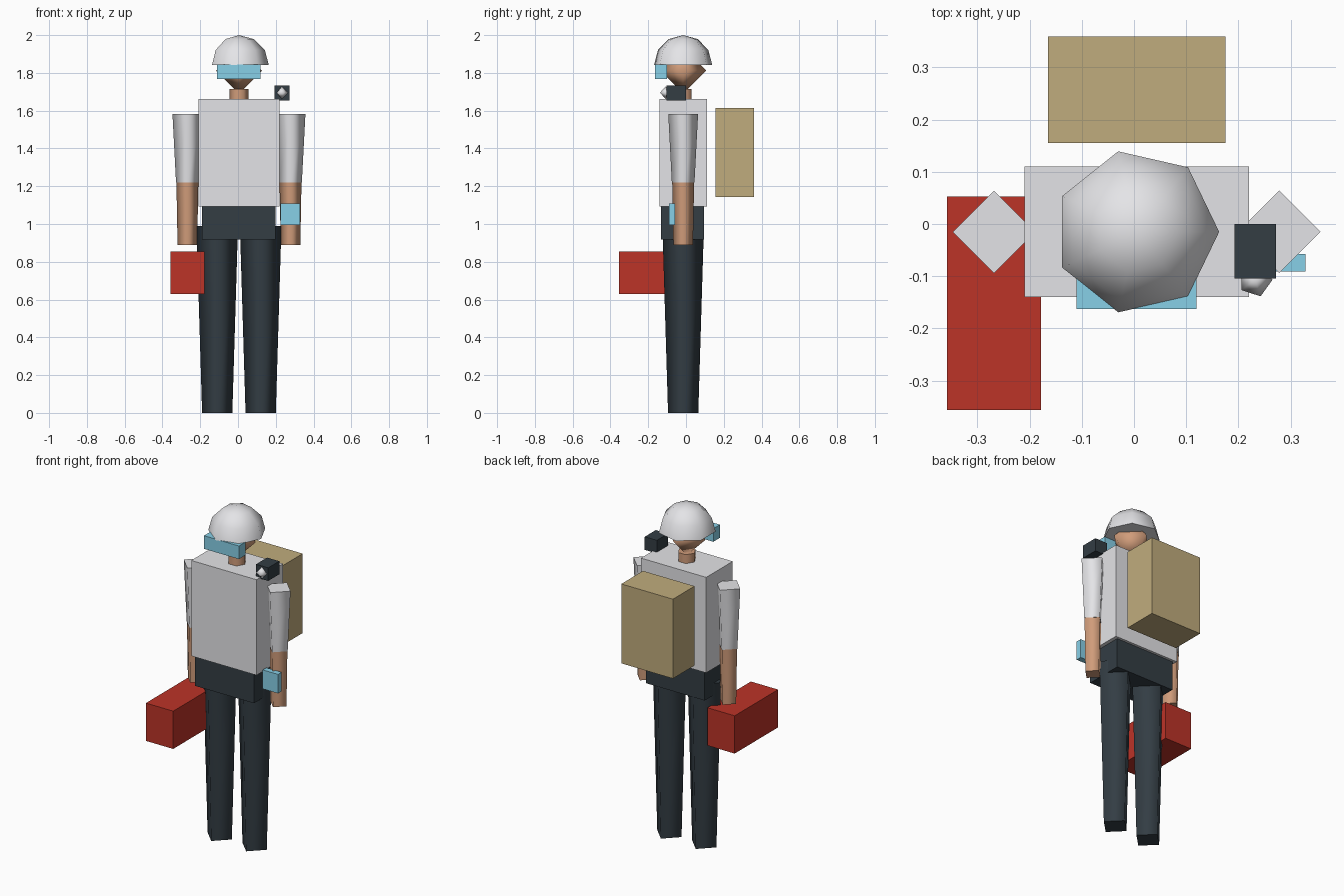
import bpy, bmesh, math

old = bpy.data.objects.get("Cube")
if old:
    bpy.data.objects.remove(old, do_unlink=True)


def material(name, *rgb):
    def linear(c):
        c /= 255
        return c / 12.92 if c <= 0.04045 else ((c + 0.055) / 1.055) ** 2.4
    col = tuple(linear(c) for c in rgb) + (1.0,)
    mat = bpy.data.materials.new(name)
    mat.use_nodes = True
    mat.diffuse_color = col
    mat.node_tree.nodes["Principled BSDF"].inputs["Base Color"].default_value = col
    return mat


WHITE = material("off white", 234, 234, 237)
DARK = material("dark slate", 51, 61, 68)
SKIN = material("tan skin", 208, 156, 122)
CYAN = material("light cyan", 140, 214, 238)
RED = material("brick red", 188, 51, 39)
KHAKI = material("khaki", 192, 172, 125)

CX, CY = 0.005, -0.015  # body axis


def finish(name, bm, mat):
    bmesh.ops.recalc_face_normals(bm, faces=bm.faces)
    mesh = bpy.data.meshes.new(name)
    bm.to_mesh(mesh)
    bm.free()
    mesh.materials.append(mat)
    obj = bpy.data.objects.new(name, mesh)
    bpy.context.collection.objects.link(obj)
    return obj


def box(name, x, y, z, mat):
    """Box given by its (min, max) range on each axis."""
    bm = bmesh.new()
    bmesh.ops.create_cube(bm, size=1)
    for v in bm.verts:
        v.co = [r[0] if c < 0 else r[1] for c, r in zip(v.co, (x, y, z))]
    return finish(name, bm, mat)


def lathe(name, x, y, sides, profile, mat):
    """Smooth-sided few-sided solid from (radius, z) points, with crisp flat caps."""
    bm = bmesh.new()
    rings = []
    for r, z in profile:
        if r == 0:
            rings.append([bm.verts.new((x, y, z))] * sides)
        else:
            turn = [math.tau * i / sides for i in range(sides)]
            rings.append([bm.verts.new((x + r * math.cos(a), y + r * math.sin(a), z)) for a in turn])
    for low, high in zip(rings, rings[1:]):
        for i in range(sides):
            j = (i + 1) % sides
            corners = dict.fromkeys((low[i], low[j], high[j], high[i]))
            bm.faces.new(list(corners)).smooth = True
    for ring, (r, z) in zip((rings[0], rings[-1]), (profile[0], profile[-1])):
        if r > 0:
            cap = bm.faces.new(ring)
            for e in cap.edges:
                e.smooth = False
    return finish(name, bm, mat)


# Trunk
box("torso", (-0.21, 0.22), (-0.14, 0.11), (1.093, 1.662), WHITE)
box("pelvis", (-0.19, 0.198), (-0.132, 0.095), (0.917, 1.093), DARK)

# Limbs
for side, s in (("right", -1), ("left", 1)):
    lathe(side + "_leg", CX + s * 0.115, CY, 4, [(0.08, 0), (0.11, 0.99)], DARK)
    arm_x = CX + s * 0.273
    lathe(side + "_sleeve", arm_x, CY, 4, [(0.06, 1.22), (0.079, 1.583)], WHITE)
    lathe(side + "_forearm", arm_x, CY, 4, [(0.052, 0.89), (0.058, 1.22)], SKIN)

# Head, helmet and visor
lathe("neck", CX, CY, 6, [(0.051, 1.65), (0.051, 1.715)], SKIN)
lathe("head", CX, CY, 4, [(0, 1.69), (0.122, 1.812), (0, 1.934)], SKIN)
dome = [(0.158 * math.cos(a), 1.842 + 0.158 * math.sin(a)) for a in (0, math.pi / 6, math.pi / 3)]
lathe("helmet", CX, CY, 7, dome + [(0, 2.0)], WHITE)
box("visor", (-0.11, 0.12), (-0.163, -0.1), (1.767, 1.845), CYAN)

# Shoulder camera
box("camera_body", (0.192, 0.272), (-0.104, 0.0), (1.655, 1.733), DARK)
lathe("camera_lens", 0.232, -0.107, 5, [(0, 1.662), (0.033, 1.695), (0, 1.728)], WHITE)

# Carried gear
box("wrist_screen", (0.226, 0.328), (-0.091, -0.057), (0.995, 1.108), CYAN)
box("toolbox", (-0.358, -0.178), (-0.356, 0.053), (0.63, 0.855), RED)
box("backpack", (-0.165, 0.175), (0.155, 0.359), (1.142, 1.615), KHAKI)
